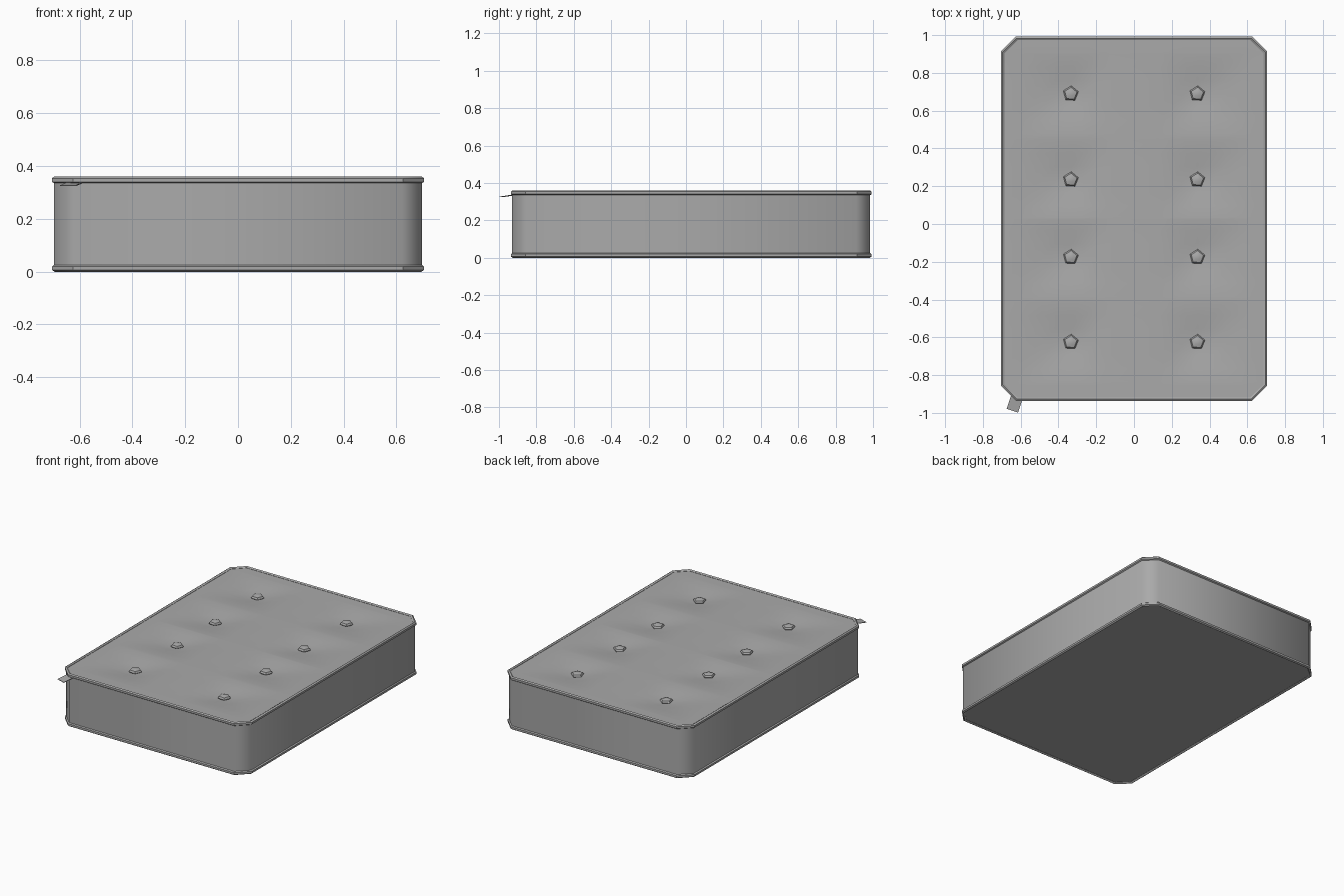
import bpy, bmesh, math
from mathutils import Vector

cube = bpy.data.objects.get("Cube")
if cube:
    bpy.data.objects.remove(cube)

fabric = bpy.data.materials.new("grey_fabric")
fabric.use_nodes = True
GREY = (0.4, 0.4, 0.4, 1)
fabric.diffuse_color = GREY
fabric.node_tree.nodes["Principled BSDF"].inputs["Base Color"].default_value = GREY

HX, HY, CY, CHAMFER = 0.697, 0.957, 0.028, 0.075
TOP = 0.352
BUTTON_X = 0.335
BUTTON_YS = (0.69, 0.235, -0.175, -0.625)


def finish(bm, name, angle):
    bmesh.ops.recalc_face_normals(bm, faces=bm.faces)
    mesh = bpy.data.meshes.new(name)
    bm.to_mesh(mesh)
    bm.free()
    mesh.materials.append(fabric)
    obj = bpy.data.objects.new(name, mesh)
    bpy.context.collection.objects.link(obj)
    bpy.ops.object.select_all(action="DESELECT")
    obj.select_set(True)
    bpy.context.view_layer.objects.active = obj
    bpy.ops.object.shade_smooth_by_angle(angle=math.radians(angle))
    return obj


def outline(offset, z):
    """Rectangle with cut corners, grown outward by offset."""
    x, y = HX + offset, HY + offset
    c = CHAMFER + offset * 0.586
    quarter = [(x, y - c), (x - c, y)]
    pts = []
    for sx, sy in ((1, 1), (-1, 1), (-1, -1), (1, -1)):
        corner = quarter if sx * sy > 0 else quarter[::-1]
        pts += [Vector((sx * px, CY + sy * py, z)) for px, py in corner]
    return pts


def loft(name, profile, closed=False, cap_bottom=False, angle=50):
    bm = bmesh.new()
    rings = [[bm.verts.new(p) for p in outline(*step)] for step in profile]
    pairs = list(zip(rings, rings[1:]))
    if closed:
        pairs.append((rings[-1], rings[0]))
    for a, b in pairs:
        for i in range(len(a)):
            j = (i + 1) % len(a)
            bm.faces.new((a[i], a[j], b[j], b[i]))
    if cap_bottom:
        bm.faces.new(rings[0])
    return finish(bm, name, angle)


# Side walls and base
loft("mattress_body", [(0, 0.008), (0, 0.345)], cap_bottom=True)

# Piping around both rims
for name, z in (("top_piping", 0.347), ("bottom_piping", 0.013)):
    profile = [(-0.002 + 0.011 * math.cos(a), z + 0.0135 * math.sin(a))
               for a in (math.radians(30 + 60 * k) for k in range(6))]
    loft(name, profile, closed=True, angle=40)


# Tufted top panel: shallow pyramids sunk around each button
def tuft_depth(x, y):
    u = abs(abs(x) - BUTTON_X) / (0.31 if abs(x) > BUTTON_X else 0.2)
    v = min(abs(y - by) for by in BUTTON_YS) / 0.22
    return 0.026 * max(0, 1 - max(u, v)) ** 1.5


half_xs = [0.13, 0.2, 0.27, BUTTON_X, 0.41, 0.49, 0.57, HX - CHAMFER, HX]
xs = [-x for x in reversed(half_xs)] + half_xs
ys = {CY - HY, CY - HY + CHAMFER, CY + HY - CHAMFER, CY + HY}
for by in BUTTON_YS:
    ys.update(round(by + k * 0.07, 3) for k in range(-3, 4))
ys = sorted(ys)

bm = bmesh.new()
grid = [[bm.verts.new((x, y, TOP - tuft_depth(x, y))) for x in xs] for y in ys]
ends = ({0, len(xs) - 1}, {0, len(ys) - 1})
for j in range(len(ys) - 1):
    for i in range(len(xs) - 1):
        cell = [(i, j), (i + 1, j), (i + 1, j + 1), (i, j + 1)]
        kept = [grid[b][a] for a, b in cell if not (a in ends[0] and b in ends[1])]
        bm.faces.new(kept)
bmesh.ops.delete(bm, geom=[v for v in bm.verts if not v.link_faces], context="VERTS")
finish(bm, "tufted_top", 40)

# Five-sided tufting buttons
for side, sx in (("left", 1), ("right", -1)):
    for n, by in enumerate(BUTTON_YS, 1):
        bm = bmesh.new()
        rings = []
        for r, z in ((0.03, 0.326), (0.042, 0.337), (0.034, 0.348), (0.014, 0.354)):
            rings.append([bm.verts.new((sx * BUTTON_X + r * math.cos(a), by + r * math.sin(a), z))
                          for a in (math.tau * k / 5 + 0.25 for k in range(5))])
        for a, b in zip(rings, rings[1:]):
            for k in range(5):
                bm.faces.new((a[k], a[k - 1], b[k - 1], b[k]))
        bm.faces.new(rings[-1])
        bm.faces.new(rings[0])
        finish(bm, f"{side}_button_{n}", 35)

# Label sewn under the front right corner of the rim
bm = bmesh.new()
start, along, across = Vector((-0.618, -0.91, 0.339)), Vector((-0.026, -0.078, -0.012)), Vector((0.03, -0.01, 0))
tag = [start - across, start + across, start + along + across, start + along - across]
face = bm.faces.new([bm.verts.new(p) for p in tag])
ext = bmesh.ops.extrude_face_region(bm, geom=[face])
for v in ext["geom"]:
    if isinstance(v, bmesh.types.BMVert):
        v.co.z -= 0.003
finish(bm, "fabric_label", 30)
